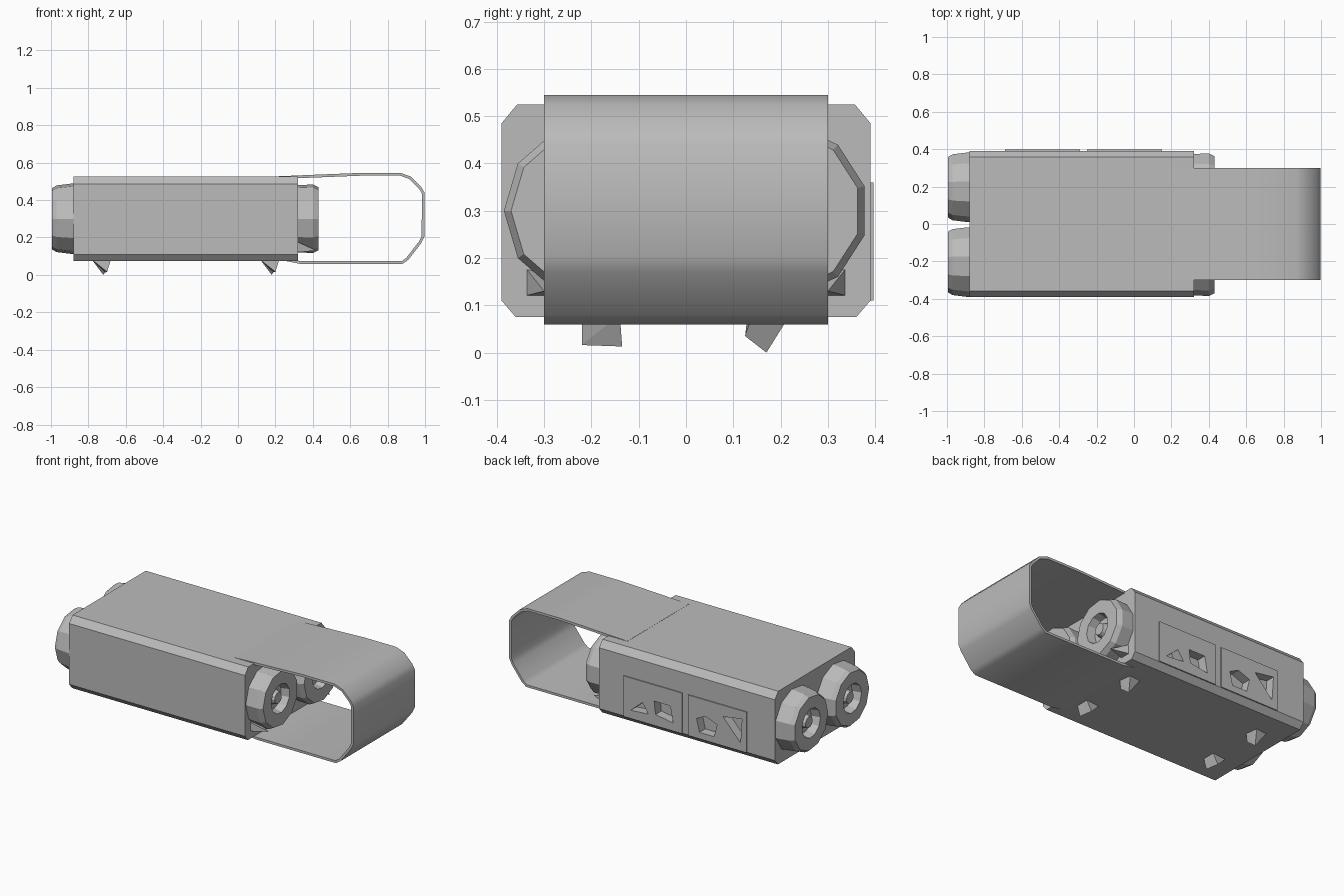
import bpy, bmesh, math
from mathutils import Vector

if "Cube" in bpy.data.objects:
    bpy.data.objects.remove(bpy.data.objects["Cube"])

grey = bpy.data.materials.new("plain grey")
grey.use_nodes = True
grey.diffuse_color = (0.5, 0.5, 0.5, 1)
grey.node_tree.nodes["Principled BSDF"].inputs["Base Color"].default_value = (0.5, 0.5, 0.5, 1)


def finish(name, bm, closed=True):
    if closed:
        bmesh.ops.recalc_face_normals(bm, faces=bm.faces)
    mesh = bpy.data.meshes.new(name)
    bm.to_mesh(mesh)
    bm.free()
    mesh.materials.append(grey)
    ob = bpy.data.objects.new(name, mesh)
    bpy.context.collection.objects.link(ob)
    return ob


def select(ob):
    bpy.ops.object.select_all(action='DESELECT')
    ob.select_set(True)
    bpy.context.view_layer.objects.active = ob


def prism(name, points, axis, start, end):
    """Extrude a flat outline along x (points are y, z) or y (points are x, z)."""
    bm = bmesh.new()
    place = (lambda p: (start, *p)) if axis == 'x' else (lambda p: (p[0], start, p[1]))
    face = bm.faces.new([bm.verts.new(place(p)) for p in points])
    out = bmesh.ops.extrude_face_region(bm, geom=[face])
    step = Vector((end - start, 0, 0) if axis == 'x' else (0, end - start, 0))
    bmesh.ops.translate(bm, vec=step, verts=[v for v in out['geom'] if isinstance(v, bmesh.types.BMVert)])
    return finish(name, bm)


def hull(name, points):
    bm = bmesh.new()
    for p in points:
        bm.verts.new(p)
    bmesh.ops.convex_hull(bm, input=bm.verts)
    return finish(name, bm)


def lathe_x(name, profile, centre, sides):
    """Revolve (x, radius) points about a line along x."""
    bm = bmesh.new()
    rings = []
    for x, r in profile:
        ring = []
        for i in range(sides):
            a = math.tau * (i + 0.5) / sides
            ring.append(bm.verts.new((x, centre[0] + r * math.cos(a), centre[1] + r * math.sin(a))))
        rings.append(ring)
    for a, b in zip(rings, rings[1:]):
        for i in range(sides):
            j = (i + 1) % sides
            bm.faces.new((a[i], a[j], b[j], b[i]))
    bm.faces.new(rings[0])
    bm.faces.new(rings[-1])
    return finish(name, bm)


# Main case with chamfered long edges
quarter = [(0.36, 0.075), (0.39, 0.11), (0.39, 0.485), (0.357, 0.525)]
outline = quarter + [(-y, z) for y, z in reversed(quarter)]
body = prism("case", outline, 'x', -0.88, 0.32)

# Two raised panels on the back
panels = []
for i, (x0, x1) in enumerate([(-0.69, -0.29), (-0.25, 0.15)]):
    corners = [(x0, 0.11), (x1, 0.11), (x1, 0.36), (x0, 0.36)]
    panels.append(prism("back_panel_%d" % (i + 1), corners, 'y', 0.37, 0.397))

# Angular sockets sunk into the panels
sockets = [
    [(-0.02, 0.17), (0.10, 0.16), (0.02, 0.23)],
    [(-0.19, 0.16), (-0.07, 0.18), (-0.06, 0.26), (-0.17, 0.26)],
    [(-0.47, 0.15), (-0.37, 0.15), (-0.35, 0.23), (-0.41, 0.26), (-0.49, 0.23)],
    [(-0.65, 0.16), (-0.53, 0.29), (-0.66, 0.31)],
]
for pts in sockets:
    cutter = prism("socket_cutter", pts, 'y', 0.34, 0.45)
    cutter.hide_render = True
    for ob in [body] + panels:
        select(ob)
        mod = ob.modifiers.new("socket", 'BOOLEAN')
        mod.object = cutter
        mod.operation = 'DIFFERENCE'
        mod.solver = 'EXACT'
        bpy.ops.object.modifier_apply(modifier=mod.name)
    bpy.data.objects.remove(cutter)

# Hollow-faced barrel ends with a small hub, on both ends of the case
ends = {
    "left": [(0.28, 0.18), (0.40, 0.185), (0.43, 0.17), (0.43, 0.09), (0.38, 0.08),
             (0.38, 0.045), (0.415, 0.035)],
    "right": [(-0.84, 0.19), (-0.89, 0.19), (-0.97, 0.18), (-0.995, 0.165), (-0.995, 0.09),
              (-0.94, 0.08), (-0.94, 0.045), (-0.98, 0.035)],
}
for end, profile in ends.items():
    for side, y in (("front", -0.2), ("back", 0.2)):
        lathe_x("%s_%s_barrel" % (end, side), profile, (y, 0.30), 11)

# Small wedges under the left barrels
for side, s in (("front", -1), ("back", 1)):
    hull(side + "_wedge", [(0.31, s * 0.34, 0.12), (0.31, s * 0.34, 0.18), (0.42, s * 0.30, 0.13),
                           (0.31, s * 0.27, 0.12), (0.33, s * 0.28, 0.16)])

# Strap loop: a ribbon given thickness inward
path = [(0.19, 0.526), (0.40, 0.535), (0.65, 0.545), (0.87, 0.545), (0.925, 0.525),
        (0.98, 0.47), (0.997, 0.44), (0.997, 0.205), (0.98, 0.17), (0.91, 0.08),
        (0.88, 0.059), (0.33, 0.059), (0.24, 0.077)]
bm = bmesh.new()
rows = [[bm.verts.new((x, y, z)) for y in (-0.3, 0.3)] for x, z in path]
for a, b in zip(rows, rows[1:]):
    bm.faces.new((a[0], b[0], b[1], a[1]))
bmesh.ops.recalc_face_normals(bm, faces=bm.faces)
bm.faces.ensure_lookup_table()
if bm.faces[0].normal.z < 0:
    bmesh.ops.reverse_faces(bm, faces=bm.faces)
strap = finish("strap_loop", bm, closed=False)
solid = strap.modifiers.new("thickness", 'SOLIDIFY')
solid.thickness = 0.015
solid.offset = -1
select(strap)
bpy.ops.object.modifier_apply(modifier=solid.name)
bpy.ops.object.shade_smooth_by_angle(angle=math.radians(40))

# Four angular feet: blunt ones at the front, pointed ones at the back
for end, x in (("right", -0.73), ("left", 0.17)):
    hull(end + "_front_foot", [(x - 0.05, -0.22, 0.08), (x + 0.05, -0.22, 0.08), (x + 0.05, -0.14, 0.08),
                               (x - 0.05, -0.15, 0.08), (x + 0.03, -0.22, 0.016), (x + 0.02, -0.135, 0.013)])
    hull(end + "_back_foot", [(x - 0.05, 0.13, 0.08), (x + 0.05, 0.14, 0.08), (x + 0.04, 0.22, 0.08),
                              (x - 0.04, 0.21, 0.08), (x + 0.03, 0.125, 0.035), (x + 0.01, 0.17, 0.0)])
